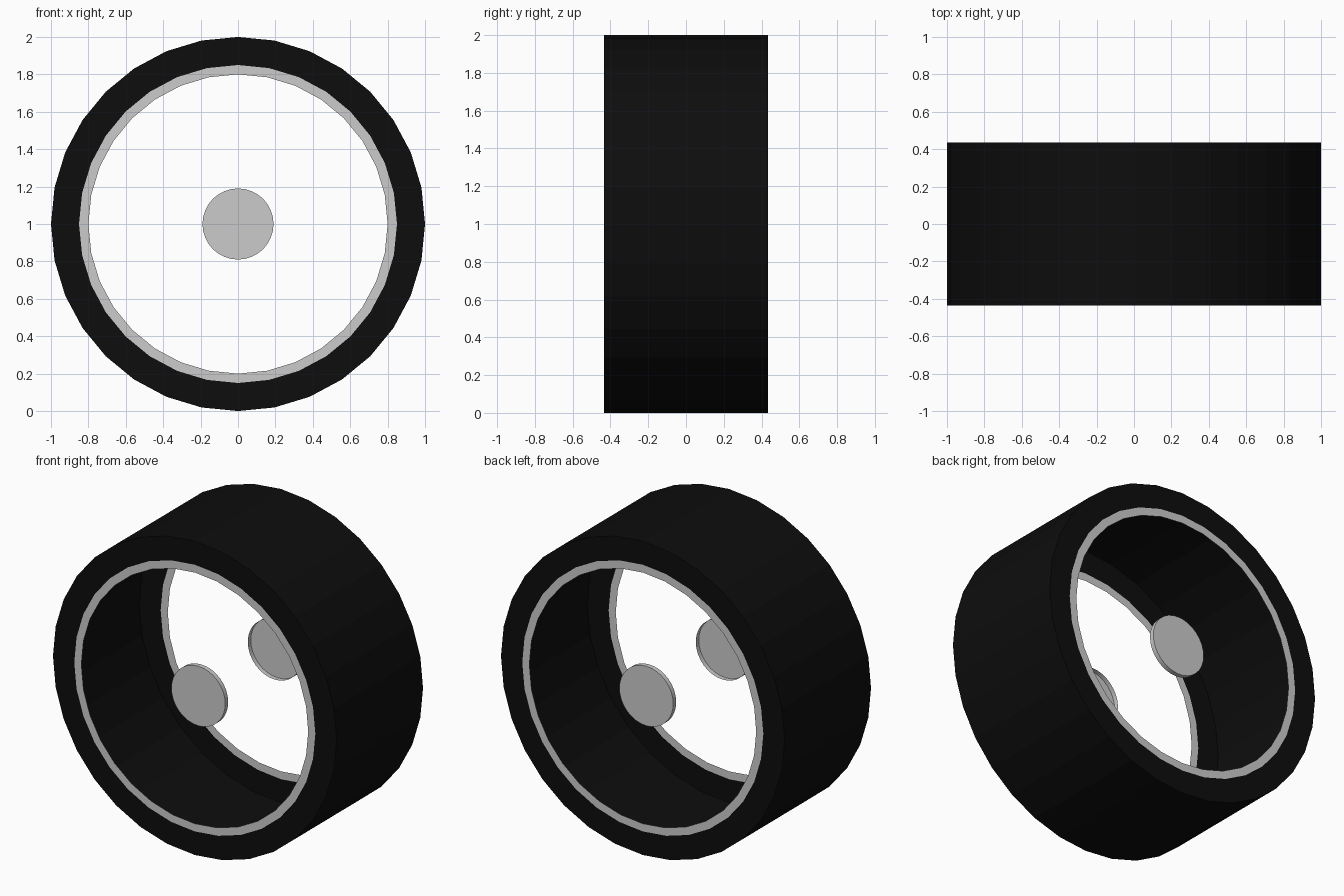
import bpy
import bmesh
from math import cos, sin, tau

cube = bpy.data.objects.get("Cube")
if cube:
    bpy.data.objects.remove(cube, do_unlink=True)

SIDES = 32
HALF_WIDTH = 0.435


def make_material(name, value):
    mat = bpy.data.materials.new(name)
    mat.use_nodes = True
    color = (value, value, value, 1)
    mat.diffuse_color = color
    mat.node_tree.nodes["Principled BSDF"].inputs["Base Color"].default_value = color
    return mat


def lathe(name, profile, mat, smooth=False):
    """Turn (radius, y) points about the wheel axle; front-to-back order faces outward."""
    bm = bmesh.new()
    rings = []
    for j in range(SIDES):
        a = tau * j / SIDES
        rings.append([bm.verts.new((r * cos(a), y, 1 + r * sin(a))) for r, y in profile])
    for j, ring in enumerate(rings):
        after = rings[(j + 1) % SIDES]
        for i in range(len(profile) - 1):
            bm.faces.new((ring[i], ring[i + 1], after[i + 1], after[i]))
    bmesh.ops.remove_doubles(bm, verts=bm.verts, dist=0.0001)
    mesh = bpy.data.meshes.new(name)
    bm.to_mesh(mesh)
    bm.free()
    mesh.materials.append(mat)
    obj = bpy.data.objects.new(name, mesh)
    bpy.context.collection.objects.link(obj)
    if smooth:
        bpy.ops.object.select_all(action="DESELECT")
        obj.select_set(True)
        bpy.context.view_layer.objects.active = obj
        bpy.ops.object.shade_smooth_by_angle()
    return obj


def front_and_back(name, profile, mat, smooth=False):
    """Build a front part and its mirrored twin at the back."""
    lathe("front_" + name, profile, mat, smooth)
    lathe("back_" + name, [(r, -y) for r, y in reversed(profile)], mat, smooth)


rubber = make_material("black rubber", 0.004)
metal = make_material("light grey metal", 0.6)

# Hollow tyre shell: tread with a flat sidewall at each end
lathe("tyre", [(0.85, -HALF_WIDTH), (1, -HALF_WIDTH),
               (1, HALF_WIDTH), (0.85, HALF_WIDTH)], rubber)

# Flat rim rings inside the sidewalls
front_and_back("rim", [(0.8, -HALF_WIDTH), (0.85, -HALF_WIDTH)], metal)

# Shallow hub caps, open toward the middle of the wheel
front_and_back("hub_cap", [(0, -0.4), (0.19, -0.4), (0.19, -0.37)], metal, smooth=True)
